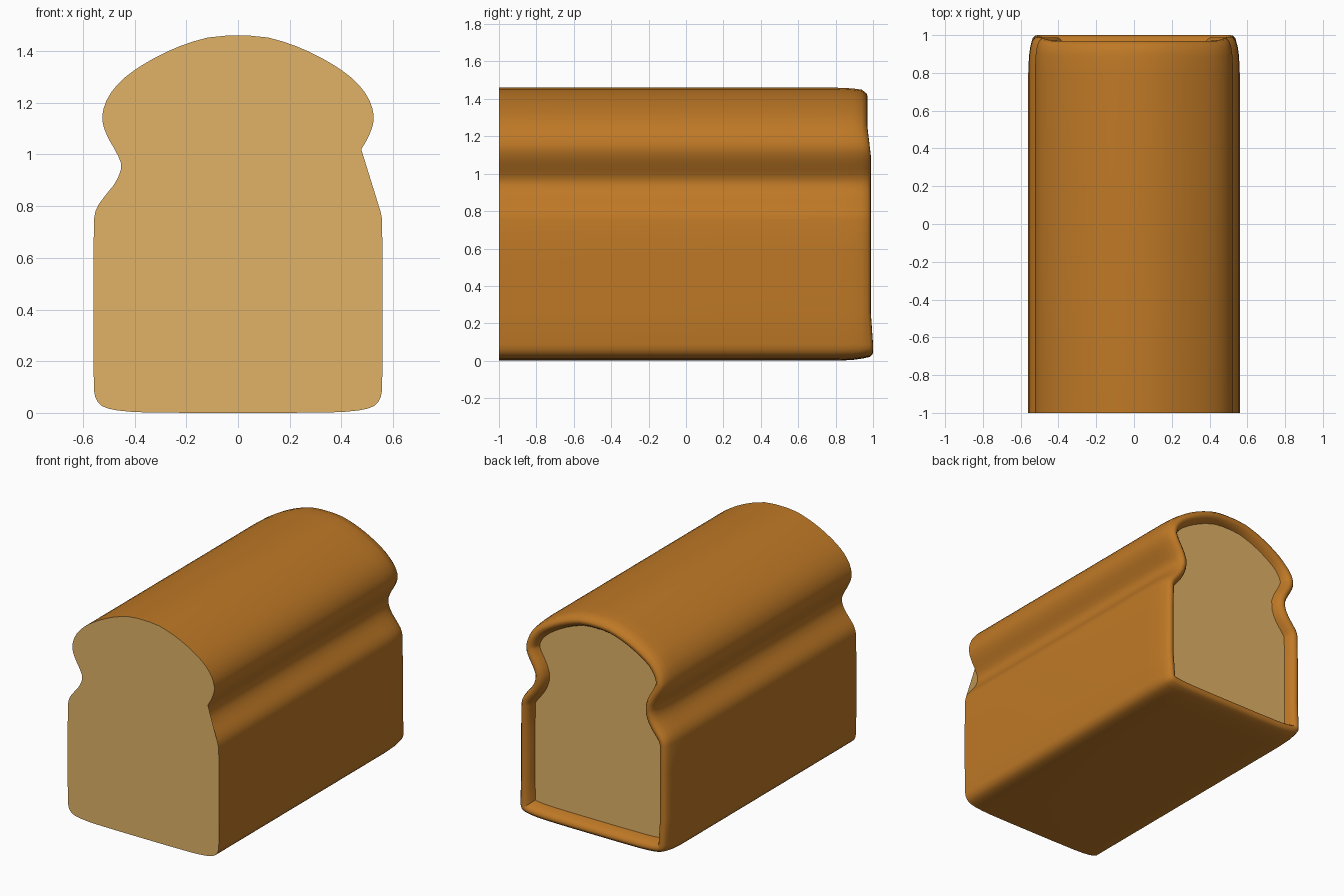
import bpy, bmesh
from mathutils import Vector

if "Cube" in bpy.data.objects:
    bpy.data.objects.remove(bpy.data.objects["Cube"])


def material(name, rgb):
    m = bpy.data.materials.new(name)
    m.use_nodes = True
    color = (*rgb, 1)
    m.diffuse_color = color
    m.node_tree.nodes["Principled BSDF"].inputs["Base Color"].default_value = color
    return m


crust_mat = material("crust_brown", (0.52, 0.19, 0.019))
crumb_mat = material("crumb_cream", (0.75, 0.45, 0.135))

# Half outline of a slice (x, z), from the bottom to the crown
HALF = [(0.32, 0), (0.45, 0.006), (0.52, 0.02), (0.55, 0.048), (0.56, 0.1),
        (0.56, 0.74), (0.548, 0.795), (0.515, 0.84), (0.47, 0.895),
        (0.448, 0.955), (0.468, 1.005), (0.504, 1.065), (0.525, 1.12),
        (0.525, 1.165), (0.503, 1.225), (0.455, 1.285), (0.39, 1.335),
        (0.3, 1.387), (0.2, 1.43), (0.09, 1.46)]


def round_outline(points):
    """Cut every corner of a closed outline once."""
    out = []
    for p, q in zip(points, points[1:] + points[:1]):
        out += [p.lerp(q, 0.25), p.lerp(q, 0.75)]
    return out


outline = round_outline([Vector(p) for p in HALF] +
                        [Vector((-x, z)) for x, z in reversed(HALF)])
N = len(outline)
WIDTH, BACK = 0.56, 0.92


def inset(distance):
    """Shrink the outline, keeping the lower corners square."""
    ring = []
    for i, p in enumerate(outline):
        t = (outline[(i + 1) % N] - outline[i - 1]).normalized()
        q = p + Vector((-t.y, t.x)) * distance
        limit = WIDTH - distance
        ring.append(Vector((max(-limit, min(limit, q.x)), max(distance, q.y))))
    return ring


def lean(z):
    """The rim leans: its foot sticks out and its crown sits back."""
    if z < 0.13:
        return 0.012
    return -0.018 * max(0, min(1, (z - 1.1) / 0.15))


def make_object(name, rings, faces, mat):
    mesh = bpy.data.meshes.new(name)
    mesh.from_pydata(rings, [], faces)
    mesh.materials.append(mat)
    obj = bpy.data.objects.new(name, mesh)
    bpy.context.collection.objects.link(obj)
    return obj


# Crust: long shell with a rolled rim around the back opening
SECTIONS = [(0, -1), (0, 0.8), (0.004, 0.89), (0.011, 0.94), (0.02, 0.97),
            (0.034, 0.986), (0.05, 0.988), (0.066, 0.978),
            (0.08, 0.958), (0.088, BACK)]
verts, faces = [], []
for distance, y in SECTIONS:
    on_rim = y > 0.95
    verts += [(p.x, y + (lean(p.y) if on_rim else 0), p.y) for p in inset(distance)]
for s in range(len(SECTIONS) - 1):
    a, b = s * N, (s + 1) * N
    for i in range(N):
        j = (i + 1) % N
        faces.append((a + i, b + i, b + j, a + j))
crust = make_object("crust", verts, faces, crust_mat)

bpy.ops.object.select_all(action='DESELECT')
crust.select_set(True)
bpy.context.view_layer.objects.active = crust
bpy.ops.object.shade_smooth_by_angle(angle=0.9)


# Crumb: flat faces closing both ends
def crumb_face(name, points, y):
    return make_object(name, [(p.x, y, p.y) for p in points],
                       [tuple(range(len(points)))], crumb_mat)


# The front slice bridges the waist on its left side
front = [p for p in outline if not (p.x > 0 and 0.79 < p.y < 1.015)]
crumb_face("front_crumb", front, -1)
crumb_face("back_crumb", inset(0.088)[::-1], BACK)
